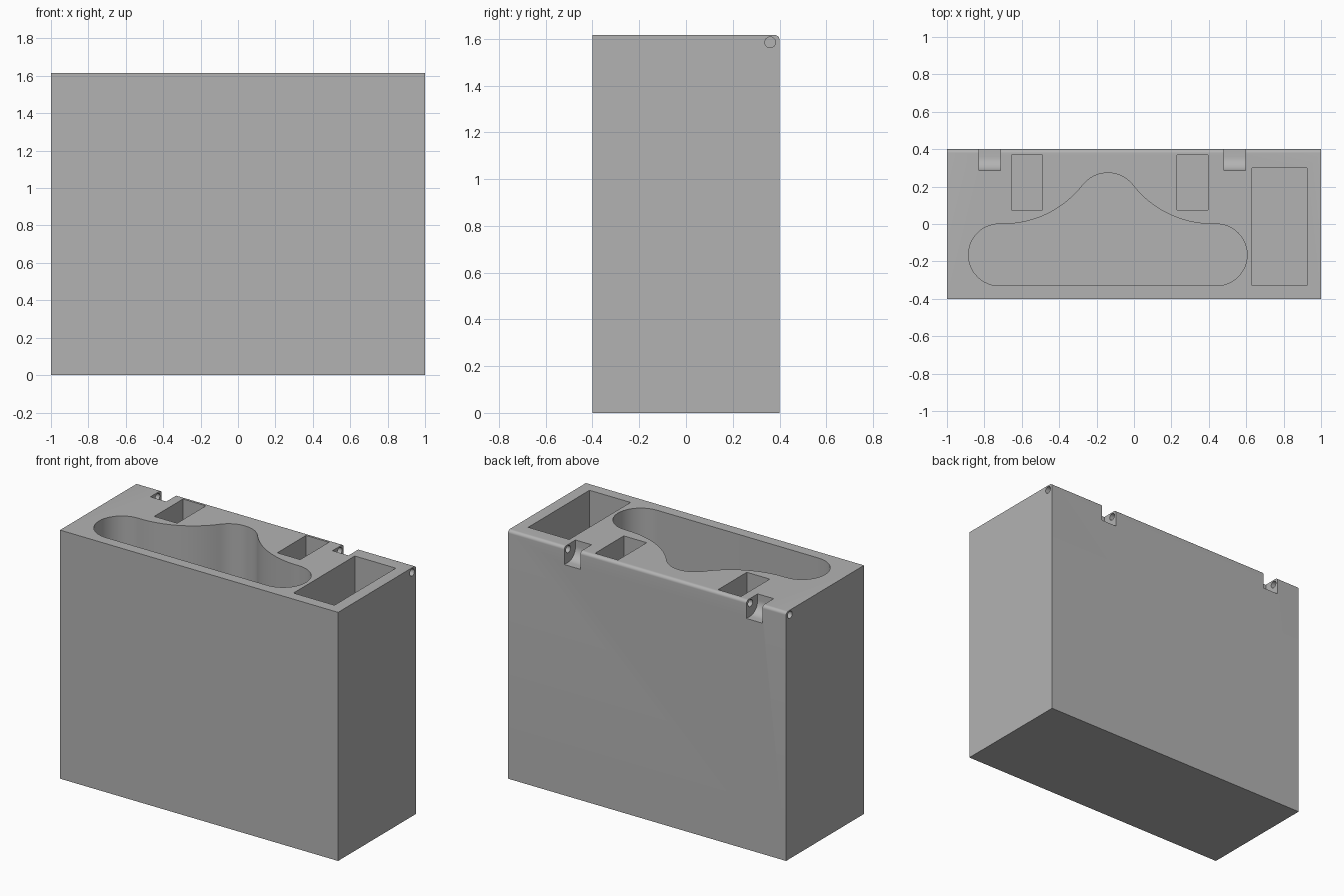
import bpy, math

if "Cube" in bpy.data.objects:
    bpy.data.objects.remove(bpy.data.objects["Cube"])

H = 1.616          # box height
FLOOR = 0.07       # thickness under the pockets

grey = bpy.data.materials.new("plain grey")
grey.diffuse_color = (0.45, 0.45, 0.45, 1)
grey.use_nodes = True
grey.node_tree.nodes["Principled BSDF"].inputs["Base Color"].default_value = grey.diffuse_color


def prism(name, profile, lo, hi, axis):
    """Extrude a closed 2D profile along 'x' (profile is y,z) or 'z' (profile is x,y)."""
    place = (lambda p, t: (t, *p)) if axis == 'x' else (lambda p, t: (*p, t))
    n = len(profile)
    verts = [place(p, t) for t in (lo, hi) for p in profile]
    faces = [tuple(reversed(range(n))), tuple(range(n, 2 * n))]
    faces += [(i, (i + 1) % n, n + (i + 1) % n, n + i) for i in range(n)]
    me = bpy.data.meshes.new(name)
    me.from_pydata(verts, [], faces)
    me.materials.append(grey)
    ob = bpy.data.objects.new(name, me)
    bpy.context.collection.objects.link(ob)
    return ob


def arc(cx, cy, r, a0, a1, n):
    pts = []
    for i in range(n + 1):
        a = math.radians(a0 + (a1 - a0) * i / n)
        pts.append((cx + r * math.cos(a), cy + r * math.sin(a)))
    return pts


def rect(x0, x1, y0, y1):
    return [(x0, y0), (x1, y0), (x1, y1), (x0, y1)]


# Box body with a rounded top back edge
R = 0.02
body = prism("box_body", [(-0.4, 0), (0.4, 0)] + arc(0.4 - R, H - R, R, 0, 90, 8)
             + [(-0.4, H)], -1, 1, 'x')

cutters = []

# Rectangular pockets
for name, r in (("left_pocket", (-0.655, -0.49, 0.075, 0.37)),
                ("right_pocket", (0.23, 0.395, 0.075, 0.37)),
                ("end_pocket", (0.63, 0.925, -0.33, 0.30))):
    cutters.append(prism(name, rect(*r), FLOOR, H + 0.1, 'z'))

# Bell-shaped pocket: round ends, concave shoulders, domed middle
mid, bend, big = -0.14, 52, 0.54
s, c = math.sin(math.radians(bend)), math.cos(math.radians(bend))
small = (0.56 - big * s) / s
dome_y = big * (1 - c) - small * c
half = arc(0.58, -0.165, 0.165, -90, 90, 24)
half += arc(0.56, big, big, 270, 270 - bend, 16)
half += arc(0, dome_y, small, 90 - bend, 90, 12)[1:]
bell = [(mid + x, y) for x, y in half] + [(mid - x, y) for x, y in reversed(half[:-1])]
cutters.append(prism("bell_pocket", bell, FLOOR, H + 0.1, 'z'))

# Hinge notches with a rounded inner corner
notch = [(0.5, H + 0.1), (0.285, H + 0.1)] + arc(0.36, 1.575, 0.075, 180, 270, 12) + [(0.5, 1.5)]
for x0, x1 in ((-0.83, -0.715), (0.48, 0.595)):
    cutters.append(prism("hinge_notch", notch, x0, x1, 'x'))

# Pin holes from both ends, reaching just past the notches
pin = arc(0.36, 1.585, 0.023, 0, 345, 23)
for x0, x1 in ((-1.1, -0.675), (0.44, 1.1)):
    cutters.append(prism("pin_hole", pin, x0, x1, 'x'))

# Cut everything out of the body
bpy.context.view_layer.objects.active = body
for cut in cutters:
    mod = body.modifiers.new(cut.name, 'BOOLEAN')
    mod.operation = 'DIFFERENCE'
    mod.solver = 'EXACT'
    mod.object = cut
    bpy.ops.object.modifier_apply(modifier=mod.name)
    bpy.data.objects.remove(cut)

body.select_set(True)
bpy.ops.object.shade_smooth_by_angle(angle=math.radians(30))
